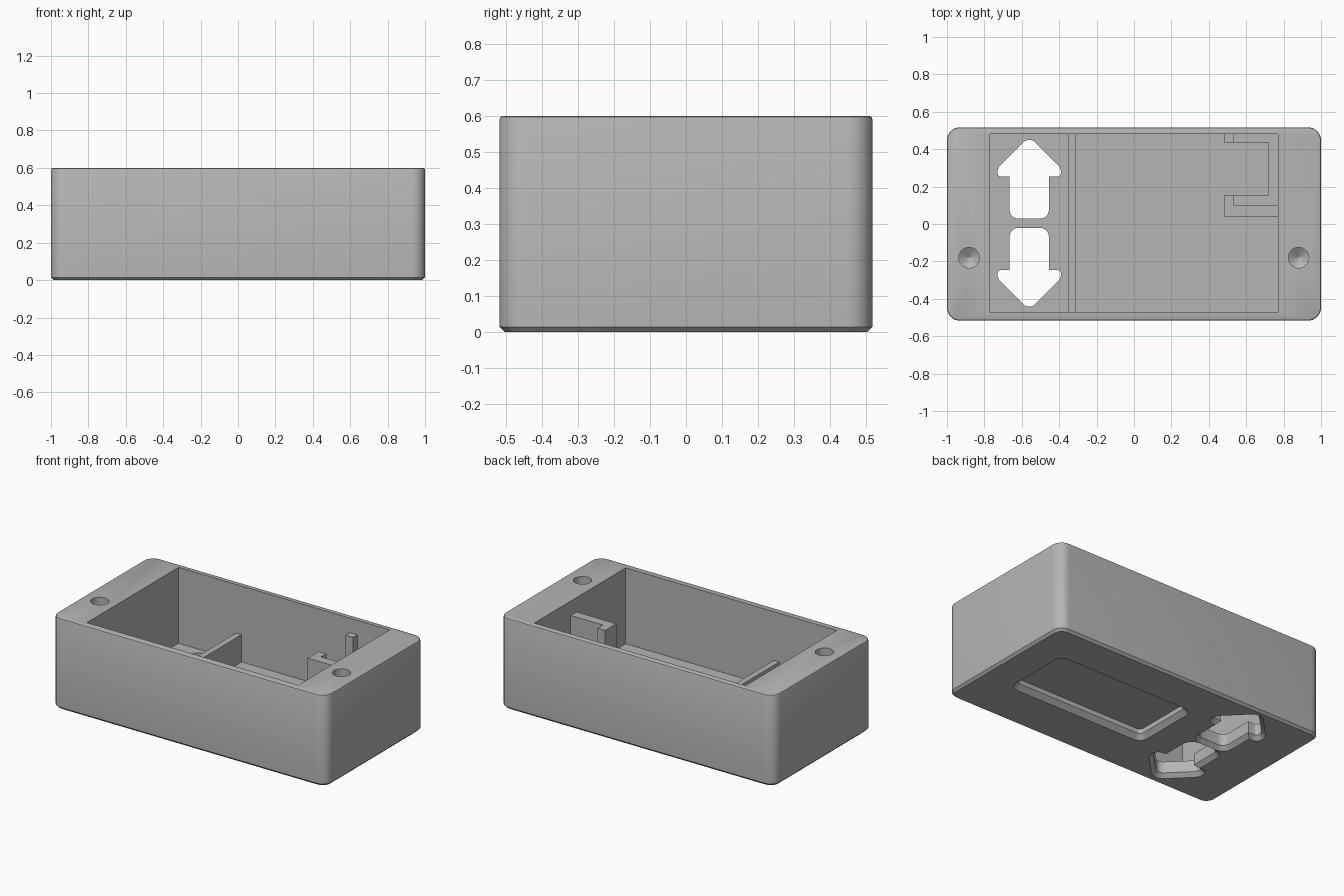
import bpy, bmesh, math
from mathutils import Vector

if "Cube" in bpy.data.objects:
    bpy.data.objects.remove(bpy.data.objects["Cube"])

grey = bpy.data.materials.new("matte grey")
grey.use_nodes = True
colour = (0.46, 0.46, 0.46, 1)
grey.diffuse_color = colour
grey.node_tree.nodes["Principled BSDF"].inputs["Base Color"].default_value = colour


def rect(x0, x1, y0, y1):
    return [Vector(p) for p in ((x0, y0), (x1, y0), (x1, y1), (x0, y1))]


def rounded(points, radius, steps=8):
    """Replace the convex corners of a counter-clockwise outline with arcs."""
    out = []
    for i, c in enumerate(points):
        a, b = points[i - 1] - c, points[(i + 1) % len(points)] - c
        if b.x * a.y - b.y * a.x <= 0:
            out.append(c)
            continue
        d = min(radius, 0.48 * a.length, 0.48 * b.length)
        p, q = c + a.normalized() * d, c + b.normalized() * d
        w = math.sin(a.angle(b) / 2)
        for k in range(steps + 1):
            t = k / steps
            k0, k1, k2 = (1 - t) ** 2, 2 * w * t * (1 - t), t * t
            out.append((p * k0 + c * k1 + q * k2) / (k0 + k1 + k2))
    return out


def grow(points, amount):
    """Offset an outline outward by a constant distance."""
    out = []
    for i, c in enumerate(points):
        e = (c - points[i - 1]).normalized()
        f = (points[(i + 1) % len(points)] - c).normalized()
        n, m = Vector((e.y, -e.x)), Vector((f.y, -f.x))
        out.append(c + (n + m) * amount / (1 + n.dot(m)))
    return out


def loft(name, rings):
    """Solid through stacked (outline, height) rings, bottom to top."""
    bm = bmesh.new()
    layers = [[bm.verts.new((p.x, p.y, z)) for p in pts] for pts, z in rings]
    for low, high in zip(layers, layers[1:]):
        for i in range(len(low)):
            j = (i + 1) % len(low)
            bm.faces.new((low[i], low[j], high[j], high[i]))
    bm.faces.new(layers[0][::-1])
    bm.faces.new(layers[-1])
    bmesh.ops.recalc_face_normals(bm, faces=bm.faces)
    mesh = bpy.data.meshes.new(name)
    bm.to_mesh(mesh)
    bm.free()
    mesh.materials.append(grey)
    obj = bpy.data.objects.new(name, mesh)
    bpy.context.collection.objects.link(obj)
    return obj


def block(name, x0, x1, y0, y1, z0, z1):
    return loft(name, [(rect(x0, x1, y0, y1), z0), (rect(x0, x1, y0, y1), z1)])


def cut(target, cutter):
    mod = target.modifiers.new("cut", "BOOLEAN")
    mod.operation, mod.solver, mod.object = "DIFFERENCE", "EXACT", cutter
    bpy.context.view_layer.objects.active = target
    bpy.ops.object.modifier_apply(modifier=mod.name)
    bpy.data.objects.remove(cutter)


FLOOR, TOP = 0.10, 0.60

# Case shell: chamfered foot, softened top rim
outline = rounded(rect(-1, 1, -0.517, 0.517), 0.07)
case = loft("case", [(grow(outline, -0.015), 0), (outline, 0.015),
                     (outline, TOP - 0.01), (grow(outline, -0.003), TOP - 0.003),
                     (grow(outline, -0.01), TOP)])
cut(case, block("cavity", -0.77, 0.77, -0.472, 0.48, FLOOR, 1))

# Shallow rounded display recess under the floor, with a chamfered edge
window = rounded(rect(-0.20, 0.75, -0.18, 0.23), 0.03)
cut(case, loft("recess", [(grow(window, 0.04), -0.01), (window, 0.03), (window, 0.06)]))

# Two arrow openings through the floor, chamfered below
half = [(0.105, 0.025), (0.105, 0.25), (0.17, 0.25), (0.17, 0.295)]
arrow = half + [(0, 0.465)] + [(-x, y) for x, y in half[::-1]]
for side in (1, -1):
    pts = [Vector((x - 0.56, side * y + 0.004)) for x, y in arrow][::side]
    shape = rounded(pts, 0.045, 5)
    cut(case, loft("arrow", [(grow(shape, 0.035), -0.01), (shape, 0.025),
                             (shape, FLOOR + 0.05)]))


# Blind screw holes with conical ends
def circle(x, y, r, n=32):
    return [Vector((x + r * math.cos(k * math.tau / n), y + r * math.sin(k * math.tau / n)))
            for k in range(n)]


for x in (-0.882, 0.88):
    cut(case, loft("hole", [(circle(x, -0.18, 0.002), 0.17),
                            (circle(x, -0.18, 0.055), 0.205),
                            (circle(x, -0.18, 0.055), TOP + 0.1)]))

# Divider beside the arrow openings
parts = [case, block("divider", -0.35, -0.31, -0.48, 0.485, FLOOR - 0.01, 0.28)]

# Board holder: wall, two end tabs and a lower C-shaped ledge
LOW, HIGH, LEDGE = FLOOR - 0.01, 0.505, 0.30
parts += [
    block("holder_wall", 0.48, 0.775, 0.04, 0.10, LOW, HIGH),
    block("holder_front_tab", 0.48, 0.535, 0.10, 0.155, LOW, HIGH),
    block("holder_back_tab", 0.48, 0.535, 0.435, 0.485, LOW, HIGH),
    block("holder_front_ledge", 0.535, 0.72, 0.10, 0.155, LOW, LEDGE),
    block("holder_back_ledge", 0.535, 0.72, 0.435, 0.485, LOW, LEDGE),
    block("holder_side_ledge", 0.72, 0.775, 0.10, 0.485, LOW, LEDGE),
]

# Smooth the rounded corners, keep the edges crisp
bpy.context.view_layer.update()
bpy.ops.object.select_all(action="DESELECT")
for obj in parts:
    obj.select_set(True)
bpy.context.view_layer.objects.active = case
bpy.ops.object.shade_smooth_by_angle(angle=math.radians(28))
